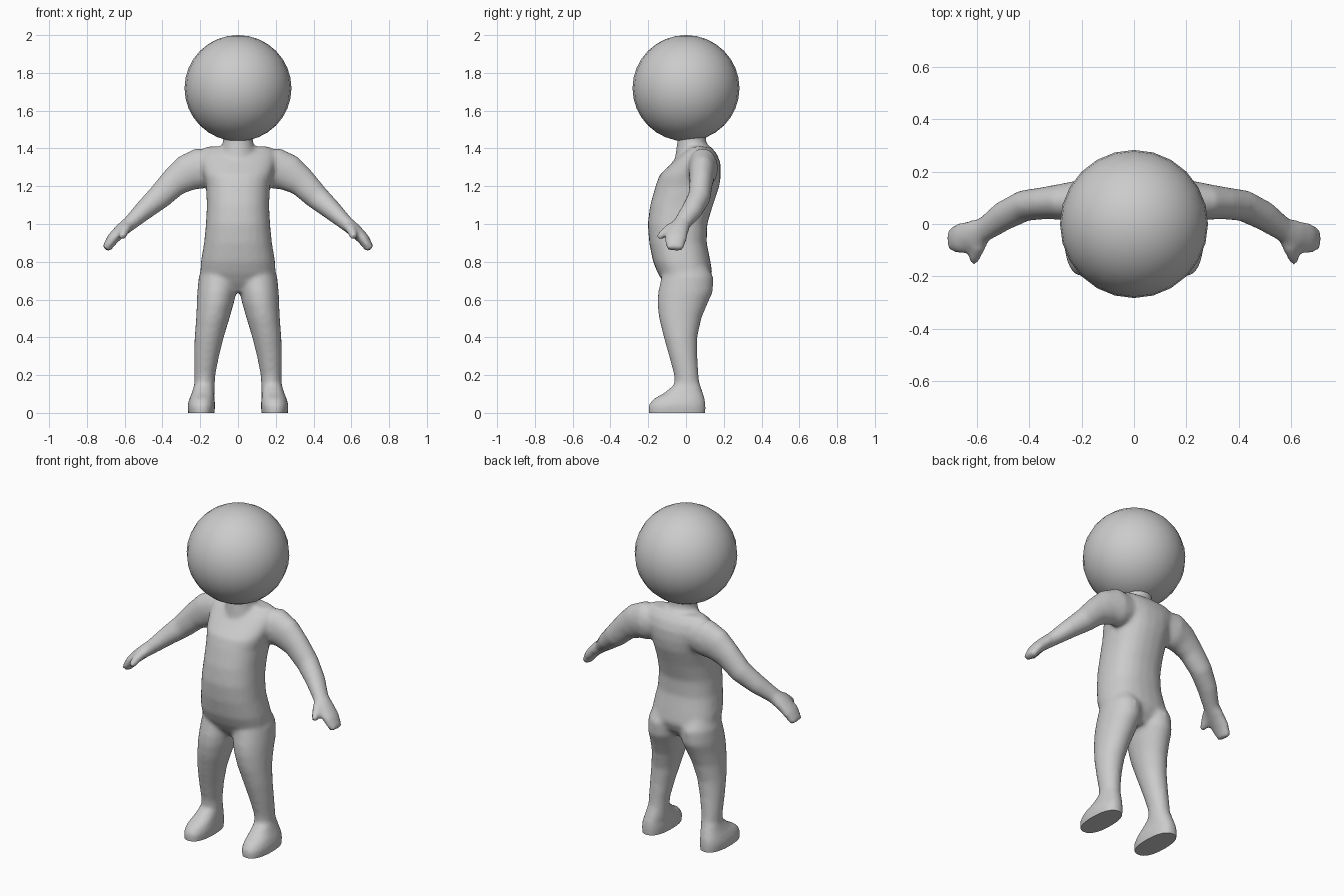
import bpy, bmesh, math
from mathutils import Vector

cube = bpy.data.objects.get("Cube")
if cube:
    bpy.data.objects.remove(cube)

grey = bpy.data.materials.new("plain grey")
grey.use_nodes = True
grey.diffuse_color = (0.6, 0.6, 0.6, 1)
grey.node_tree.nodes["Principled BSDF"].inputs["Base Color"].default_value = (0.6, 0.6, 0.6, 1)

SIDES = 24


def skin(bm, rings):
    """Bridge rings of points into a closed tube."""
    loops = [[bm.verts.new(p) for p in ring] for ring in rings]
    faces = [bm.faces.new(loops[0]), bm.faces.new(loops[-1])]
    for a, b in zip(loops, loops[1:]):
        for i in range(SIDES):
            j = (i + 1) % SIDES
            faces.append(bm.faces.new((a[i], a[j], b[j], b[i])))
    bmesh.ops.recalc_face_normals(bm, faces=faces)


def oval(centre, u, v, power=1.0):
    """Closed oval ring; a power below one makes it boxier."""
    def bend(c):
        return math.copysign(abs(c) ** power, c)
    angles = [math.tau * i / SIDES for i in range(SIDES)]
    return [centre + u * bend(math.cos(t)) + v * bend(math.sin(t)) for t in angles]


def stack(bm, rows, side=1, power=1.0):
    """Level sections: height, x from, x to, y from, y to."""
    skin(bm, [oval(Vector((side * (x0 + x1) / 2, (y0 + y1) / 2, z)),
                   Vector(((x1 - x0) / 2, 0, 0)), Vector((0, (y1 - y0) / 2, 0)), power)
              for z, x0, x1, y0, y1 in rows])


def limb(bm, rows, side):
    """Sections across a path: x, y, z, thickness, breadth."""
    pts = [Vector((side * r[0], r[1], r[2])) for r in rows]
    rings = []
    for i, p in enumerate(pts):
        t = (pts[min(i + 1, len(pts) - 1)] - pts[max(i - 1, 0)]).normalized()
        v = Vector((0, 1, 0))
        v = (v - t * v.dot(t)).normalized()
        rings.append(oval(p, v.cross(t) * rows[i][3], v * rows[i][4]))
    skin(bm, rings)


# Torso: height, half width, front, back
torso = [(0.64, 0.08, -0.08, 0.08), (0.69, 0.17, -0.12, 0.12), (0.74, 0.20, -0.15, 0.14),
         (0.80, 0.197, -0.175, 0.13), (0.90, 0.18, -0.195, 0.11), (1.00, 0.17, -0.203, 0.113),
         (1.10, 0.165, -0.19, 0.143), (1.20, 0.17, -0.162, 0.177), (1.26, 0.185, -0.14, 0.185),
         (1.32, 0.20, -0.08, 0.183), (1.37, 0.20, -0.03, 0.165), (1.41, 0.17, 0.02, 0.13)]
neck = [(1.34, 0.10, -0.06, 0.13), (1.41, 0.085, -0.05, 0.115), (1.45, 0.077, -0.045, 0.105),
        (1.52, 0.10, -0.06, 0.11)]
leg = [(0.80, 0.04, 0.18, -0.10, 0.10), (0.72, 0.00, 0.208, -0.13, 0.145),
       (0.64, 0.008, 0.216, -0.148, 0.143), (0.58, 0.022, 0.218, -0.152, 0.115),
       (0.50, 0.045, 0.222, -0.143, 0.082), (0.40, 0.075, 0.23, -0.118, 0.06),
       (0.30, 0.10, 0.233, -0.09, 0.06), (0.20, 0.12, 0.232, -0.063, 0.067),
       (0.08, 0.125, 0.23, -0.055, 0.08)]
foot = [(-0.04, 0.128, 0.258, -0.192, 0.10), (0.00, 0.125, 0.264, -0.20, 0.104),
        (0.04, 0.12, 0.268, -0.20, 0.105), (0.075, 0.125, 0.258, -0.172, 0.10),
        (0.105, 0.125, 0.245, -0.115, 0.09), (0.15, 0.13, 0.232, -0.063, 0.075)]
arm = [(0.10, 0.09, 1.30, 0.08, 0.07), (0.20, 0.09, 1.295, 0.11, 0.08),
       (0.27, 0.085, 1.27, 0.098, 0.07), (0.34, 0.08, 1.22, 0.078, 0.062),
       (0.42, 0.07, 1.14, 0.066, 0.06), (0.50, 0.03, 1.07, 0.053, 0.057),
       (0.57, -0.02, 1.005, 0.04, 0.047), (0.62, -0.043, 0.965, 0.036, 0.058),
       (0.665, -0.055, 0.92, 0.032, 0.06), (0.70, -0.06, 0.865, 0.024, 0.045)]
thumb = [(0.575, -0.04, 1.0, 0.03, 0.025), (0.595, -0.09, 0.975, 0.027, 0.027),
         (0.61, -0.125, 0.945, 0.024, 0.024), (0.612, -0.15, 0.925, 0.016, 0.016)]

bm = bmesh.new()
for rows, power in ((torso, 0.85), (neck, 1.0)):
    stack(bm, [(z, -w, w, y0, y1) for z, w, y0, y1 in rows], 1, power)
for side in (1, -1):
    stack(bm, leg, side)
    stack(bm, foot, side, 0.85)
    limb(bm, arm, side)
    limb(bm, thumb, side)

mesh = bpy.data.meshes.new("body")
bm.to_mesh(mesh)
bm.free()
body = bpy.data.objects.new("body", mesh)
bpy.context.collection.objects.link(body)

# Melt the overlapping parts into one skin
remesh = body.modifiers.new("one_skin", "REMESH")
remesh.mode = "VOXEL"
remesh.voxel_size = 0.012
soften = body.modifiers.new("soften", "SMOOTH")
soften.factor = 0.5
soften.iterations = 9
bpy.context.view_layer.update()
melted = bpy.data.meshes.new_from_object(body.evaluated_get(bpy.context.evaluated_depsgraph_get()))
body.modifiers.clear()

# Cut the soles flat
bm = bmesh.new()
bm.from_mesh(melted)
cut = bmesh.ops.bisect_plane(bm, geom=bm.verts[:] + bm.edges[:] + bm.faces[:],
                             plane_co=(0, 0, 0), plane_no=(0, 0, 1), clear_inner=True)
rim = [e for e in cut["geom_cut"] if isinstance(e, bmesh.types.BMEdge)]
bmesh.ops.holes_fill(bm, edges=rim, sides=0)
bm.to_mesh(melted)
bm.free()
body.data = melted

# Head
bpy.ops.mesh.primitive_uv_sphere_add(segments=24, ring_count=16, radius=0.283, location=(0, 0, 1.719))
head = bpy.context.object
head.name = "head"
head.scale.z = 0.281 / 0.283

for obj in (body, head):
    obj.data.materials.clear()
    obj.data.materials.append(grey)
    bpy.ops.object.select_all(action="DESELECT")
    obj.select_set(True)
    bpy.context.view_layer.objects.active = obj
    bpy.ops.object.shade_smooth_by_angle(angle=math.radians(50))
